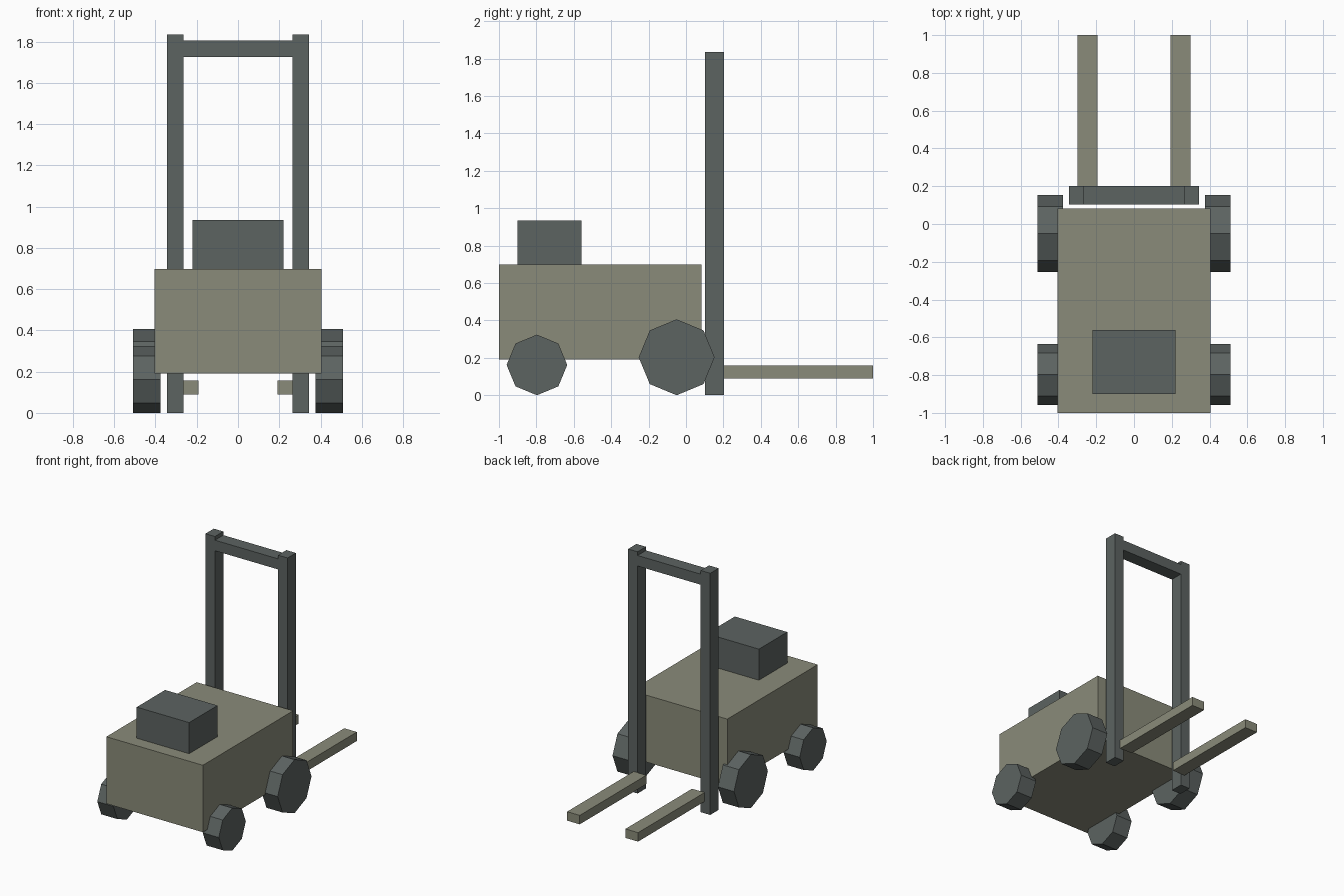
import bpy, bmesh, math
from mathutils import Matrix

if "Cube" in bpy.data.objects:
    bpy.data.objects.remove(bpy.data.objects["Cube"])


def material(name, rgb):
    m = bpy.data.materials.new(name)
    m.diffuse_color = (*rgb, 1)
    m.use_nodes = True
    m.node_tree.nodes["Principled BSDF"].inputs["Base Color"].default_value = m.diffuse_color
    return m


OLIVE = material("olive grey", (0.255, 0.260, 0.193))
SLATE = material("dark slate", (0.107, 0.125, 0.120))


def finish(name, bm, mat):
    bmesh.ops.recalc_face_normals(bm, faces=bm.faces)
    me = bpy.data.meshes.new(name)
    bm.to_mesh(me)
    bm.free()
    me.materials.append(mat)
    bpy.context.collection.objects.link(bpy.data.objects.new(name, me))


def box(name, x, y, z, mat):
    """Box from (min, max) ranges on each axis."""
    bm = bmesh.new()
    bmesh.ops.create_cube(bm, size=1)
    for v in bm.verts:
        v.co = [r[0] if c < 0 else r[1] for c, r in zip(v.co, (x, y, z))]
    finish(name, bm, mat)


def wheel(name, x, y, radius):
    """Eight-sided wheel resting on the ground with a corner pointing down."""
    bm = bmesh.new()
    bmesh.ops.create_cone(bm, cap_ends=True, segments=8, radius1=radius,
                          radius2=radius, depth=0.135)
    bmesh.ops.transform(bm, verts=bm.verts, matrix=Matrix.Translation((x, y, radius))
                        @ Matrix.Rotation(math.pi / 2, 4, 'Y'))
    finish(name, bm, SLATE)


# Chassis and seat
box("body", (-0.405, 0.405), (-1, 0.083), (0.19, 0.698), OLIVE)
box("seat", (-0.22, 0.22), (-0.9, -0.56), (0.698, 0.934), SLATE)

# Mast crossbar
box("mast_crossbar", (-0.265, 0.265), (0.102, 0.202), (1.726, 1.806), SLATE)

# Mirrored parts: mast posts, forks, wheels
for side, s in (("left", -1), ("right", 1)):
    def span(a, b):
        return tuple(sorted((s * a, s * b)))
    box(f"mast_post_{side}", span(0.265, 0.345), (0.102, 0.202), (0, 1.834), SLATE)
    box(f"fork_{side}", span(0.192, 0.298), (0.202, 1), (0.09, 0.158), OLIVE)
    wheel(f"drive_wheel_{side}", s * 0.4425, -0.05, 0.203)
    wheel(f"steer_wheel_{side}", s * 0.4425, -0.797, 0.162)
